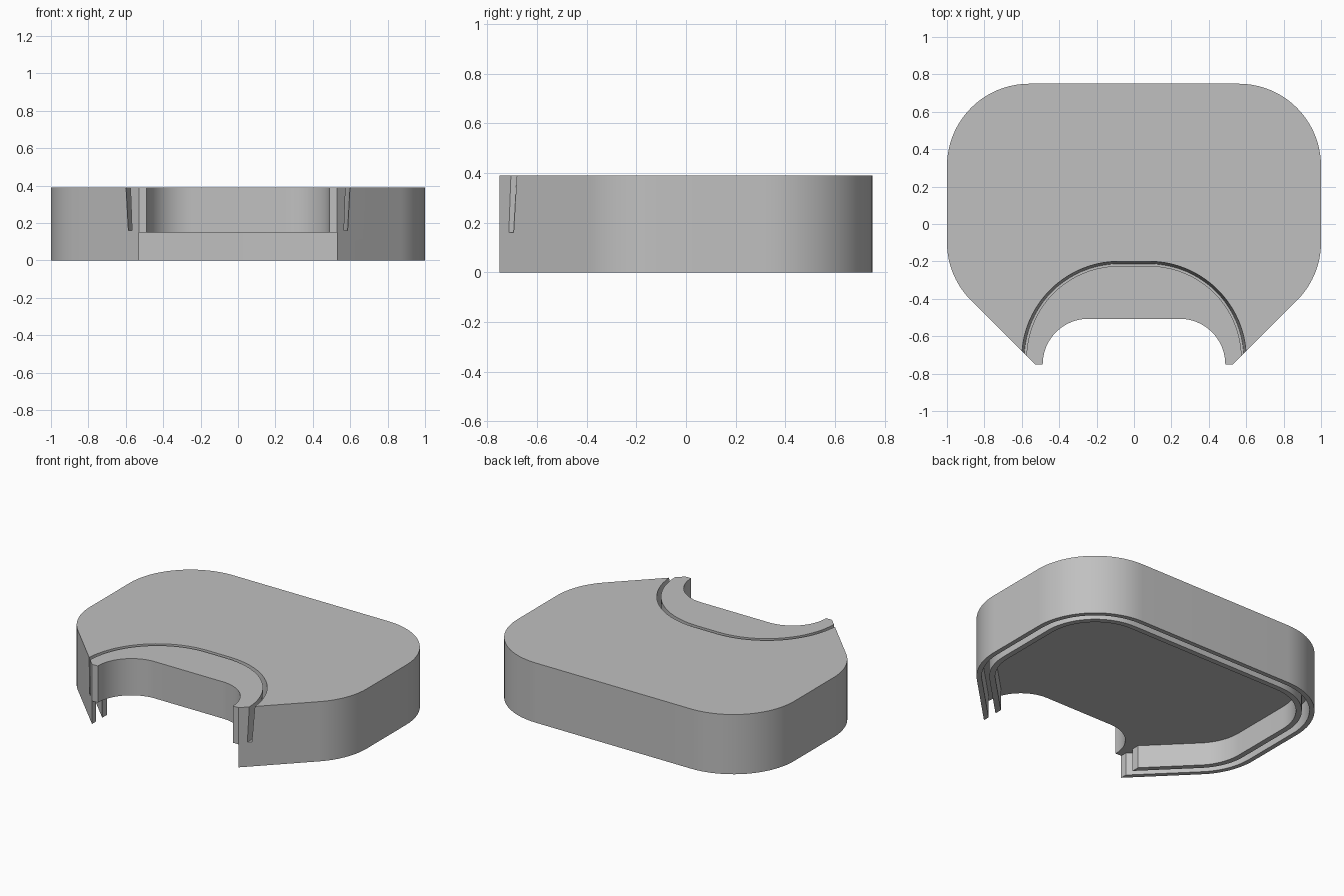
import bpy
import bmesh
from math import sin, cos, pi, sqrt, radians

old = bpy.data.objects.get("Cube")
if old:
    bpy.data.objects.remove(old, do_unlink=True)

HEIGHT = 0.39      # overall height
FLOOR = 0.15       # underside of the thick top plate
TIP = 0.53         # half width of the front opening
STEPS = 20

grey = bpy.data.materials.new("light_grey")
grey.use_nodes = True
colour = (0.53, 0.53, 0.53, 1)
grey.diffuse_color = colour
grey.node_tree.nodes["Principled BSDF"].inputs["Base Color"].default_value = colour


def arc(cx, cy, r, start, end):
    """Points of an arc, angles in degrees."""
    return [(cx + r * cos(radians(start + (end - start) * i / STEPS)),
             cy + r * sin(radians(start + (end - start) * i / STEPS)))
            for i in range(STEPS + 1)]


def mirrored(half):
    """Add the -x half to a path that runs towards the centre line."""
    return half + [(-x, y) for x, y in reversed(half)]


def outline(inset, end_x=TIP):
    """Open outer path, shifted inwards, from the front right tip around the back."""
    r = 0.44 - inset
    side = 1 - inset
    diagonal = 1.28 - inset * sqrt(2)          # x - y along the slanted front
    centre = side - r
    front_y = side - diagonal + r * (sqrt(2) - 1)
    half = [(end_x, end_x - diagonal)]
    half += arc(centre, front_y, r, -45, 0)
    half += arc(centre, 0.75 - inset - r, r, 0, 90)
    return mirrored(half)


def prism(name, low, z0, high, z1):
    """Solid between two matching loops."""
    bm = bmesh.new()
    a = [bm.verts.new((x, y, z0)) for x, y in low]
    b = [bm.verts.new((x, y, z1)) for x, y in high]
    bm.faces.new(a)
    bm.faces.new(b)
    n = len(a)
    for i in range(n):
        j = (i + 1) % n
        bm.faces.new((a[i], a[j], b[j], b[i]))
    bmesh.ops.recalc_face_normals(bm, faces=bm.faces)
    mesh = bpy.data.meshes.new(name)
    bm.to_mesh(mesh)
    bm.free()
    mesh.materials.append(grey)
    ob = bpy.data.objects.new(name, mesh)
    bpy.context.collection.objects.link(ob)
    return ob


def cut(target, cutter):
    cutter.hide_render = True
    mod = target.modifiers.new("cut", "BOOLEAN")
    mod.operation = "DIFFERENCE"
    mod.solver = "EXACT"
    mod.object = cutter
    bpy.context.view_layer.objects.active = target
    bpy.ops.object.modifier_apply(modifier=mod.name)
    bpy.data.objects.remove(cutter, do_unlink=True)


# Housing: rounded outline with a rounded notch in the front
notch = mirrored(arc(0.245, -0.75, 0.243, 0, 90))
footprint = outline(0) + notch[::-1]
housing = prism("housing", footprint, 0, footprint, HEIGHT)

# Hollow underside, open at the front
cavity = outline(0.11) + [(-TIP, -0.9), (TIP, -0.9)]
cut(housing, prism("cavity_cutter", cavity, -0.1, cavity, FLOOR))

# Groove that splits the rim into an outer and an inner wall
groove = outline(0.03, 0.5) + outline(0.075, 0.5)[::-1]
cut(housing, prism("rim_groove_cutter", groove, -0.1, groove, FLOOR))


# Slanted arched slot in the top
def slot_path(r):
    return mirrored([(0.08 + r, -0.85)] + arc(0.08, -0.72, r, 0, 90))


def slot_loop(outer, inner):
    return slot_path(outer) + slot_path(inner)[::-1]


cut(housing, prism("slot_cutter", slot_loop(0.507, 0.487), 0.16,
                   slot_loop(0.521, 0.496), HEIGHT + 0.01))

bpy.ops.object.select_all(action="DESELECT")
housing.select_set(True)
bpy.context.view_layer.objects.active = housing
bpy.ops.object.shade_smooth_by_angle(angle=radians(30))
